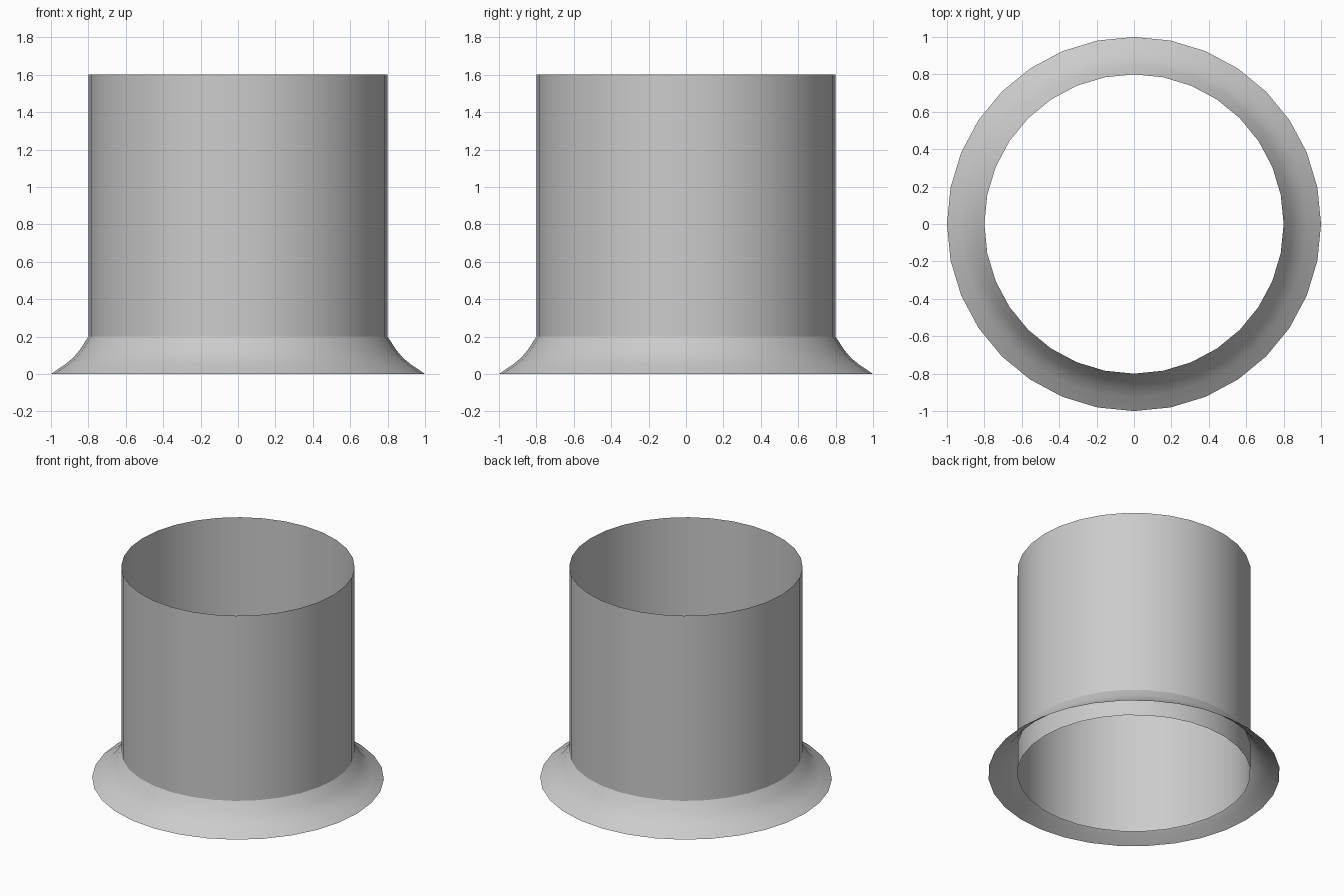
import bpy
from math import cos, sin, tau, radians

if "Cube" in bpy.data.objects:
    bpy.data.objects.remove(bpy.data.objects["Cube"])

SIDES = 32


def revolve(name, profile):
    """Open sheet made by turning an (r, z) profile around the z axis."""
    verts = [(r * cos(tau * i / SIDES), r * sin(tau * i / SIDES), z)
             for r, z in profile for i in range(SIDES)]
    faces = []
    for k in range(len(profile) - 1):
        for i in range(SIDES):
            j = (i + 1) % SIDES
            a, b = k * SIDES, (k + 1) * SIDES
            faces.append((a + i, a + j, b + j, b + i))
    mesh = bpy.data.meshes.new(name)
    mesh.from_pydata(verts, [], faces)
    obj = bpy.data.objects.new(name, mesh)
    bpy.context.collection.objects.link(obj)
    bpy.ops.object.select_all(action='DESELECT')
    obj.select_set(True)
    bpy.context.view_layer.objects.active = obj
    bpy.ops.object.shade_smooth_by_angle(angle=radians(40))
    return obj


# Thin open tube, full height
revolve("tube_wall", [(0.8, 0.0), (0.8, 1.6)])

# Concave flared skirt around the foot, open underneath
revolve("base_flare", [(1.0, 0.0), (0.925, 0.051), (0.882, 0.086),
                       (0.845, 0.13), (0.8, 0.2)])
